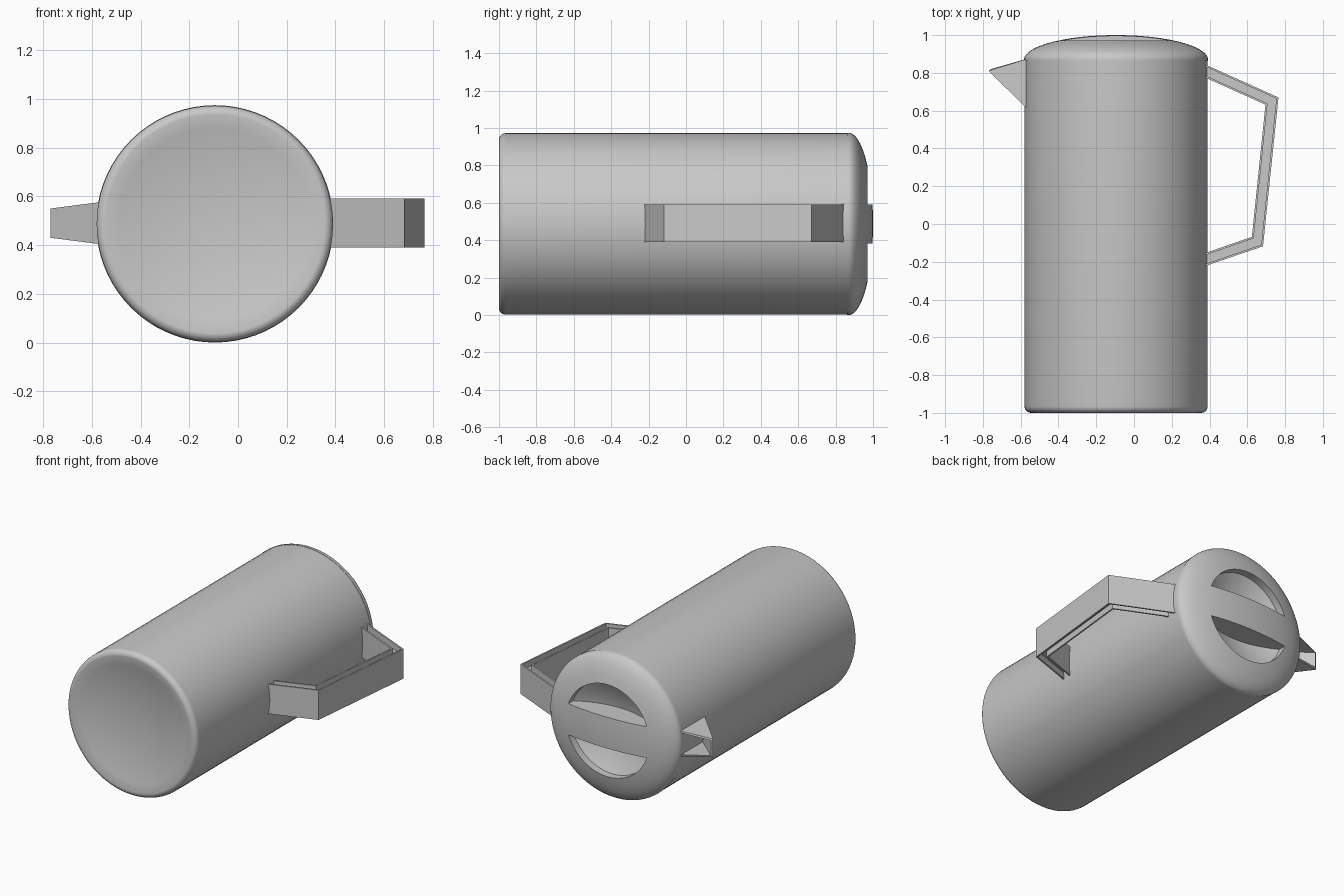
import bpy, bmesh, math
from mathutils import Matrix, Vector

cube = bpy.data.objects.get("Cube")
if cube:
    bpy.data.objects.remove(cube, do_unlink=True)

CX, CZ = -0.095, 0.487      # axis of the jug, running along y
RECESS = 0.31               # radius of the lid recess
LID_R, LID_Y, LID_H = 0.487, 0.87, 0.13

grey = bpy.data.materials.new("light_grey")
grey.use_nodes = True
grey.diffuse_color = (0.58, 0.58, 0.58, 1)
bsdf = next(n for n in grey.node_tree.nodes if n.type == 'BSDF_PRINCIPLED')
bsdf.inputs["Base Color"].default_value = grey.diffuse_color


def finish(name, bm, smooth=False):
    """Turn a bmesh into a named, coloured object."""
    mesh = bpy.data.meshes.new(name)
    bm.to_mesh(mesh)
    bm.free()
    obj = bpy.data.objects.new(name, mesh)
    bpy.context.collection.objects.link(obj)
    mesh.materials.append(grey)
    if smooth:
        bpy.ops.object.select_all(action='DESELECT')
        obj.select_set(True)
        bpy.context.view_layer.objects.active = obj
        bpy.ops.object.shade_smooth_by_angle(angle=math.radians(35))
    return obj


def revolve(name, profile, steps=72):
    """Spin (radius, y) points around the jug axis."""
    bm = bmesh.new()
    vs = [bm.verts.new((CX + r, y, CZ)) for r, y in profile]
    es = [bm.edges.new(pair) for pair in zip(vs, vs[1:])]
    bmesh.ops.spin(bm, geom=vs + es, cent=(CX, 0, CZ), axis=(0, 1, 0),
                   angle=math.tau, steps=steps)
    bmesh.ops.remove_doubles(bm, verts=bm.verts, dist=0.0002)
    bmesh.ops.recalc_face_normals(bm, faces=bm.faces)
    return finish(name, bm, True)


def dome(r):
    return LID_Y + LID_H * math.sqrt(max(0, 1 - (r / LID_R) ** 2))


# Body: dished base, rounded foot, straight wall
base = [(0.45 * i / 8, -0.945 - 0.055 * (i / 8) ** 2) for i in range(9)]
foot = [(0.45 + 0.035 * math.sin(a), -0.965 - 0.035 * math.cos(a))
        for a in (math.pi / 12 * i for i in range(1, 7))]
revolve("jug_body", base + foot + [(0.485, 0.865), (0.46, 0.865), (0.46, 0.78), (0, 0.78)])

# Lid: bowl-shaped recess, rim and domed edge
bowl = [(RECESS * i / 8, 0.83 + 0.09 * (i / 8) ** 2) for i in range(9)]
start = math.asin(RECESS / LID_R)
arc = [start + (math.pi / 2 - start) * i / 14 for i in range(15)]
edge = [(LID_R * math.sin(a), LID_Y + LID_H * math.cos(a)) for a in arc]
revolve("lid", bowl + edge + [(LID_R, 0.862), (0.45, 0.862), (0.4, 0.8), (0, 0.8)])

# Grip bar across the recess, following the dome
bm = bmesh.new()
NX, NZ = 24, 6
rows = []
for j in range(NZ + 1):
    z = 0.105 * (2 * j / NZ - 1)
    half = math.sqrt((RECESS + 0.001) ** 2 - z * z)
    xs = [half * (2 * i / NX - 1) for i in range(NX + 1)]
    rows.append([bm.verts.new((CX + x, dome(math.hypot(x, z)), CZ + z)) for x in xs])
for a, b in zip(rows, rows[1:]):
    for i in range(NX):
        bm.faces.new((a[i], a[i + 1], b[i + 1], b[i]))
skirt = bmesh.ops.extrude_face_region(bm, geom=bm.faces[:], use_keep_orig=True)
for v in skirt["geom"]:
    if isinstance(v, bmesh.types.BMVert):
        v.co.y = 0.81
bmesh.ops.recalc_face_normals(bm, faces=bm.faces)
finish("lid_grip_bar", bm, True)

# Handle: web between an outer and an inner flange
outer = [Vector(p) for p in ((0.36, 0.852), (0.765, 0.67), (0.683, -0.118), (0.36, -0.228))]
inner = [Vector(p) for p in ((0.36, 0.783), (0.696, 0.632), (0.624, -0.068), (0.36, -0.16))]


def handle_strip(name, t0, t1, half):
    near = [o.lerp(i, t0) for o, i in zip(outer, inner)]
    far = [o.lerp(i, t1) for o, i in zip(outer, inner)]
    bm = bmesh.new()
    a, b, c, d = [[bm.verts.new((p.x, p.y, CZ + 0.004 + s)) for p in path]
                  for path, s in ((near, -half), (near, half), (far, half), (far, -half))]
    for p, q in ((a, b), (b, c), (c, d), (d, a)):
        for i in range(3):
            bm.faces.new((p[i], p[i + 1], q[i + 1], q[i]))
    for i in (0, 3):
        bm.faces.new((a[i], b[i], c[i], d[i]))
    bmesh.ops.recalc_face_normals(bm, faces=bm.faces)
    finish(name, bm)


handle_strip("handle_outer_flange", 0, 0.16, 0.1)
handle_strip("handle_web", 0.1, 0.9, 0.06)
handle_strip("handle_inner_flange", 0.84, 1, 0.1)

# Spout: thin tapered wedge, open at the top
bm = bmesh.new()
low, tip, top = [[bm.verts.new((x, y, CZ + 0.003 + s * w)) for s in (-1, 1)]
                 for x, y, w in ((-0.56, 0.605, 0.087), (-0.77, 0.81, 0.06), (-0.56, 0.877, 0.087))]
bm.faces.new((low[0], low[1], tip[1], tip[0]))
for s in (0, 1):
    bm.faces.new((low[s], tip[s], top[s]))
opening = [bm.faces.new((tip[0], tip[1], top[1], top[0])),
           bm.faces.new((top[0], top[1], low[1], low[0]))]
bmesh.ops.recalc_face_normals(bm, faces=bm.faces)
bmesh.ops.delete(bm, geom=opening, context='FACES')
spout = finish("spout", bm)
wall = spout.modifiers.new("wall", 'SOLIDIFY')
wall.thickness = 0.012
wall.offset = -1
wall.use_even_offset = True
